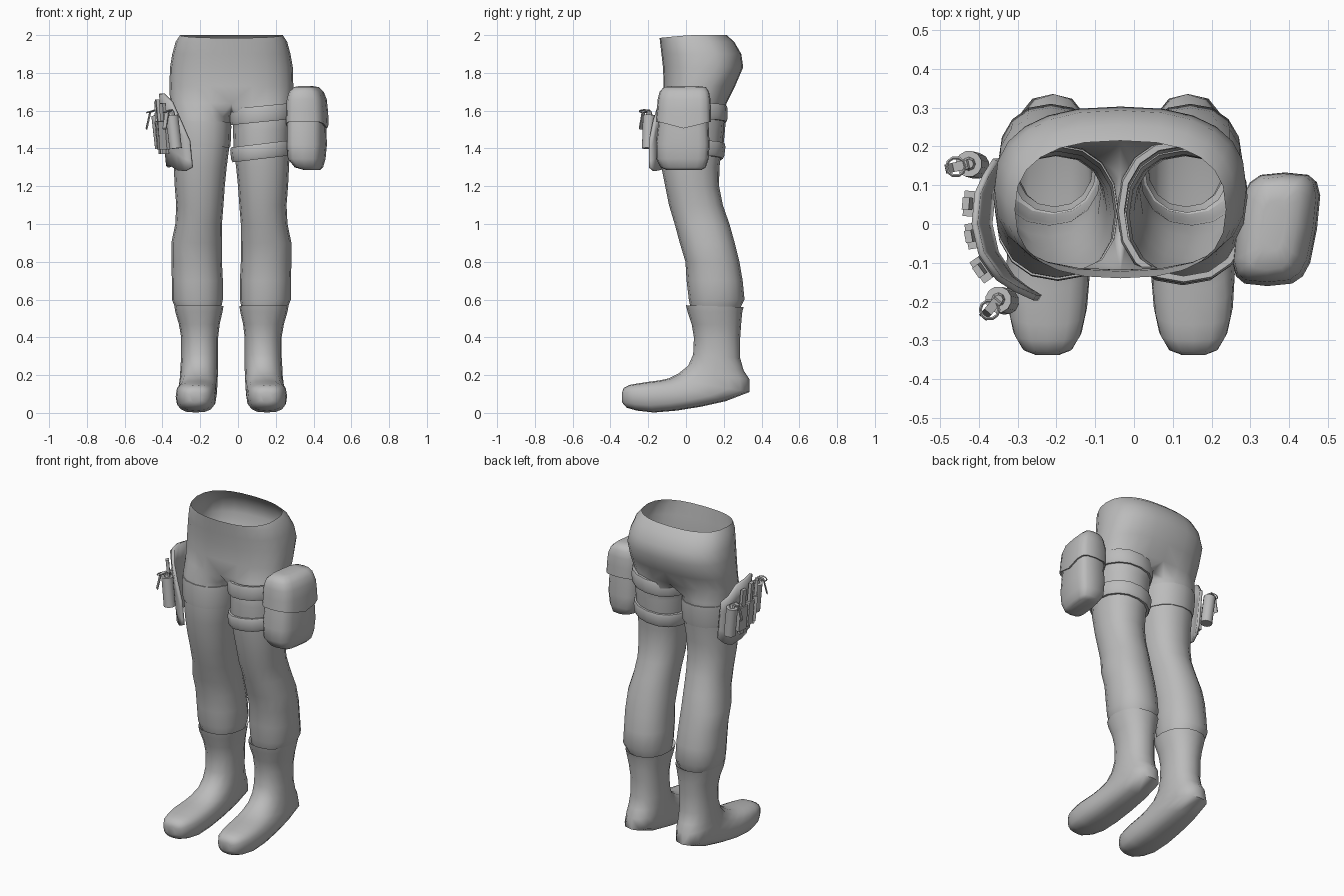
import bpy, bmesh
from math import sin, cos, pi, radians
from mathutils import Vector, Matrix

if "Cube" in bpy.data.objects:
    bpy.data.objects.remove(bpy.data.objects["Cube"])

MID = -0.035   # plane between the two legs
N = 16         # sides of every lofted ring
grey = bpy.data.materials.new("grey cloth")
grey.diffuse_color = (0.5, 0.5, 0.5, 1)
grey.use_nodes = True
grey.node_tree.nodes["Principled BSDF"].inputs["Base Color"].default_value = grey.diffuse_color


def finish(bm, name, angle=50, mirror=False):
    """Turn a bmesh into a smooth shaded object; mirrored parts are built relative to MID."""
    bmesh.ops.recalc_face_normals(bm, faces=bm.faces)
    me = bpy.data.meshes.new(name)
    bm.to_mesh(me)
    bm.free()
    me.materials.append(grey)
    ob = bpy.data.objects.new(name, me)
    bpy.context.collection.objects.link(ob)
    bpy.ops.object.select_all(action='DESELECT')
    ob.select_set(True)
    bpy.context.view_layer.objects.active = ob
    bpy.ops.object.shade_smooth_by_angle(angle=radians(angle))
    if mirror:
        ob.location.x = MID
        mod = ob.modifiers.new("mirror", 'MIRROR')
        mod.use_clip = True
        mod.merge_threshold = 0.002
    return ob


def spow(v, p):
    return (abs(v) ** p) * (1 if v >= 0 else -1)


def oval(cx, cy, rx, ry, z, p=0.9):
    """Ring starting at the front inner corner, running round the outside."""
    out = []
    for k in range(N):
        a = -pi / 4 + 2 * pi * k / N
        out.append(Vector((cx + rx * spow(sin(a), p), cy - ry * spow(cos(a), p), z)))
    return out


def bridge(bm, a, b, closed=True):
    n = len(a)
    for i in range(n if closed else n - 1):
        j = (i + 1) % n
        bm.faces.new((a[i], a[j], b[j], b[i]))


def loft(bm, rings, caps=(False, False), loop=False):
    vs = [[bm.verts.new(p) for p in r] for r in rings]
    for a, b in zip(vs, vs[1:]):
        bridge(bm, a, b)
    if loop:
        bridge(bm, vs[-1], vs[0])
    for flag, r in zip(caps, (vs[0], vs[-1])):
        if flag:
            bm.faces.new(r)
    return vs


# Leg sections: height, inner x, outer x, front y, back y
LEG = [(0.50, .07, .27, .045, .275), (0.55, .055, .295, .025, .285), (0.60, .045, .315, .015, .31),
       (0.70, .045, .315, .003, .30), (0.80, .05, .318, -.003, .283), (0.90, .05, .318, -.033, .258),
       (1.00, .05, .297, -.06, .23), (1.10, .042, .292, -.09, .195), (1.20, .035, .30, -.11, .175),
       (1.30, .025, .305, -.13, .177), (1.40, .012, .31, -.14, .19), (1.50, .008, .315, -.14, .20),
       (1.57, .006, .32, -.138, .205)]


def section(row, grow=0.0):
    z, i, o, f, b = row
    return oval((i + o) / 2, (f + b) / 2, (o - i) / 2 + grow, (b - f) / 2 + grow, z)


def leg_at(z):
    for a, b in zip(LEG, LEG[1:]):
        if a[0] <= z <= b[0]:
            t = (z - a[0]) / (b[0] - a[0])
            return tuple(u + (v - u) * t for u, v in zip(a, b))
    return (z,) + LEG[-1][1:]


# Trousers: closed leg rings, a crotch line on the mid plane, then open hip arcs
bm = bmesh.new()
vs = loft(bm, [section(r) for r in LEG])
prev, first = vs[-1], True
for z, w, f, b, dip in [(1.64, .325, -.125, .215, 0), (1.73, .328, -.118, .26, 0),
                        (1.83, .325, -.122, .303, 0), (1.90, .313, -.13, .293, 0),
                        (1.96, .295, -.137, .255, 0.005), (1.995, .272, -.14, .215, .015)]:
    arc = []
    for k in range(13):
        a = pi * k / 12
        arc.append(bm.verts.new((w * spow(sin(a), .8), (f + b) / 2 - (b - f) / 2 * spow(cos(a), .8),
                                 z - dip * max(0, cos(a)) + .005 * (dip > 0))))
    if first:
        inner = [bm.verts.new((0, y, 1.60)) for y in (.13, .04, -.05)]
        bridge(bm, prev, arc + inner)
        first = False
    else:
        bridge(bm, prev, arc, closed=False)
    prev = arc
finish(bm, "trousers", 70, mirror=True)

# Boots: rings swing from level at the cuff to upright at the toe
# front/top point (y, z), back/bottom point (y, z), centre x, half width
BOOT = [(.03, .545, .28, .545, .172, .11), (-.0, .57, .305, .56, .172, .13), (.008, .535, .298, .535, .172, .125),
        (.03, .47, .292, .47, .17, .108), (.042, .4, .287, .4, .168, .098), (.038, .31, .287, .29, .168, .098),
        (.012, .25, .305, .225, .17, .10), (-.04, .208, .335, .18, .172, .10), (-.09, .183, .335, .11, .176, .102),
        (-.13, .174, .21, .062, .18, .104), (-.17, .168, .08, .033, .184, .107), (-.21, .163, -.05, .012, .187, .108),
        (-.26, .155, -.17, .002, .188, .102), (-.30, .148, -.26, .012, .188, .088),
        (-.33, .132, -.315, .028, .188, .064), (-.338, .11, -.338, .055, .188, .03)]
bm = bmesh.new()
rings = []
for i, (ya, za, yb, zb, cx, hw) in enumerate(BOOT):
    a, b = Vector((0, ya, za)), Vector((0, yb, zb))
    p = .9 if i < 8 else .72
    rings.append([(a + b) / 2 + (a - b) / 2 * spow(cos(t), p) + Vector((cx + hw * spow(sin(t), p), 0, 0))
                  for t in (2 * pi * k / N for k in range(N))])
loft(bm, rings, (False, True))
finish(bm, "boots", 60, mirror=True)


# Thigh straps: padded bands that follow the leg
def strap(name, side, z0, z1, thick, tilt):
    bm = bmesh.new()
    rings = []
    h = z1 - z0
    for t, g in ((0, -.004), (0, thick * .7), (.2, thick), (.8, thick), (1, thick * .7), (1, -.004)):
        ring = section(leg_at(z0 + h * t), g)
        for p in ring:
            p.z += tilt * (p.x - .16)
            p.x = MID + side * p.x
        rings.append(ring)
    loft(bm, rings, loop=True)
    finish(bm, name, 45)


strap("upper_pouch_strap", 1, 1.54, 1.625, .016, .1)
strap("lower_pouch_strap", 1, 1.345, 1.425, .018, .12)
strap("holster_strap", -1, 1.41, 1.545, .007, .03)

# Hip pouch: soft box with an overlapping flap; z, x range, y range
bm = bmesh.new()
rings = []
for z, x0, x1, y0, y1 in [(1.285, .36, .43, -.10, .08), (1.30, .31, .445, -.135, .105), (1.345, .275, .458, -.158, .12),
                          (1.42, .27, .465, -.16, .125), (1.52, .27, .462, -.148, .12), (1.545, .27, .462, -.145, .12),
                          (1.54, .265, .474, -.16, .133), (1.60, .265, .47, -.155, .132), (1.66, .268, .463, -.15, .13),
                          (1.70, .28, .447, -.14, .122), (1.725, .305, .42, -.118, .105), (1.73, .33, .39, -.07, .06)]:
    ring = oval((x0 + x1) / 2, (y0 + y1) / 2, (x1 - x0) / 2, (y1 - y0) / 2, z, .55)
    for p in ring:
        p.x += .15 * p.y
        if 1.5 < z < 1.58:      # flap edge sags in the middle
            p.z -= .035 * (1 - min(1, abs(p.y + .01) / .13))
    rings.append(ring)
loft(bm, rings, (True, True))
finish(bm, "hip_pouch", 50)

# Holster plate: curved panel; x, y, bottom z, top z per column
bm = bmesh.new()
cols = []
for x, y, zb, zt in [(-.262, -.19, 1.30, 1.44), (-.30, -.168, 1.28, 1.55), (-.335, -.14, 1.285, 1.645),
                     (-.375, -.075, 1.31, 1.69), (-.392, 0, 1.31, 1.69), (-.385, .08, 1.30, 1.68),
                     (-.37, .125, 1.32, 1.62), (-.348, .165, 1.36, 1.59)]:
    col = []
    for k in range(5):
        z = zb + (zt - zb) * k / 4
        col.append(bm.verts.new((x - .1 * (z - 1.5), y, z)))
    cols.append(col)
for a, b in zip(cols, cols[1:]):
    bridge(bm, a, b, closed=False)
plate = finish(bm, "holster_plate", 40)
solid = plate.modifiers.new("thickness", 'SOLIDIFY')
solid.thickness = 0.016
solid.offset = 0


def add_box(bm, loc, size, rot=Matrix.Identity(4)):
    bmesh.ops.create_cube(bm, size=1, matrix=Matrix.Translation(loc) @ rot @ Matrix.Diagonal((*size, 1)))


def add_tube(bm, a, b, r, seg=10, r2=None):
    a, b = Vector(a), Vector(b)
    d = b - a
    m = Matrix.Translation((a + b) / 2) @ d.to_track_quat('Z', 'Y').to_matrix().to_4x4()
    bmesh.ops.create_cone(bm, cap_ends=True, segments=seg, radius1=r, radius2=r if r2 is None else r2,
                          depth=d.length, matrix=m)


# Tool sticks held on the plate, each in a loop
for n, (x, y, ang, top) in enumerate([(-.392, -.115, 35, 1.64), (-.415, -.03, 10, 1.66), (-.422, .052, -5, 1.65)]):
    bm = bmesh.new()
    rot = Matrix.Rotation(radians(ang), 4, 'Z') @ Matrix.Rotation(radians(-5), 4, 'Y')
    add_box(bm, (x, y, (top + 1.37) / 2), (.018, .032, top - 1.37), rot)
    add_box(bm, (x + .003, y, 1.47), (.028, .066, .15), rot)
    finish(bm, "tool_stick_%d" % (n + 1), 30)

# Canisters with lever and pull ring
for n, (x, y, dx, dy) in enumerate([(-.342, -.195, -.03, -.035), (-.418, .155, -.045, -.01)]):
    bm = bmesh.new()
    low, high = Vector((x + .012, y - .005, 1.40)), Vector((x - .008, y, 1.575))
    add_tube(bm, low, high, .034, 12)
    add_tube(bm, high, high + Vector((0, 0, .022)), .018, 8, .012)
    # lever bends from the cap outward and down
    out = Vector((dx, dy, 0))
    pts = [high + Vector((0, 0, .025)), high + out * .8 + Vector((0, 0, .015)), high + out * 1.25 - Vector((0, 0, .075))]
    side = Vector((-dy, dx, 0)).normalized() * .012
    for a, b in zip(pts, pts[1:]):
        quad = [a - side, a + side, b + side, b - side]
        lo = [bm.verts.new(p) for p in quad]
        up = [bm.verts.new(p + Vector((0, 0, .007)) + out * .1) for p in quad]
        bridge(bm, lo, up)
        bm.faces.new(lo)
        bm.faces.new(up)
    # pull ring
    c = high + out * .75 + Vector((0, 0, .022))
    ring = []
    for k in range(10):
        a = 2 * pi * k / 10
        d = Vector((cos(a), sin(a), .3 * cos(a)))
        ring.append([c + d * (.024 + .004 * cos(t)) + Vector((0, 0, .004 * sin(t)))
                     for t in (0, pi / 2, pi, 3 * pi / 2)])
    loft(bm, ring, loop=True)
    finish(bm, "canister_%d" % (n + 1), 40)
